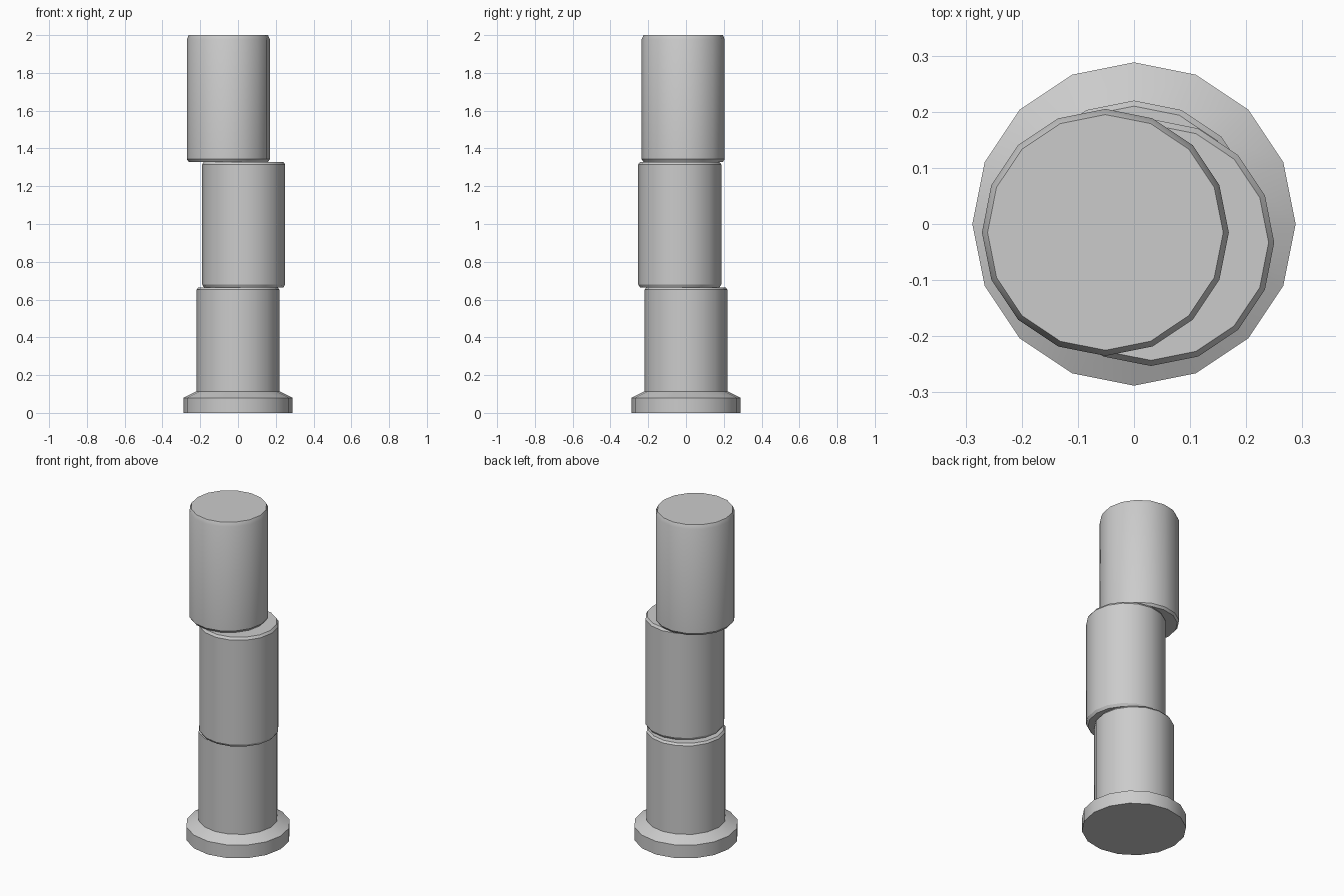
import bpy, bmesh, math

if "Cube" in bpy.data.objects:
    bpy.data.objects.remove(bpy.data.objects["Cube"])

SIDES = 16


def lathe(name, profile, cx=0.0, cy=0.0):
    """Closed solid turned from (radius, z) points, bottom to top."""
    bm = bmesh.new()
    rings = []
    for r, z in profile:
        rings.append([bm.verts.new((cx + r * math.cos(2 * math.pi * i / SIDES),
                                    cy + r * math.sin(2 * math.pi * i / SIDES), z))
                      for i in range(SIDES)])
    for a, b in zip(rings, rings[1:]):
        for i in range(SIDES):
            j = (i + 1) % SIDES
            bm.faces.new((a[i], a[j], b[j], b[i]))
    bm.faces.new(rings[0][::-1])
    bm.faces.new(rings[-1])
    mesh = bpy.data.meshes.new(name)
    bm.to_mesh(mesh)
    bm.free()
    obj = bpy.data.objects.new(name, mesh)
    bpy.context.collection.objects.link(obj)
    bpy.ops.object.select_all(action='DESELECT')
    obj.select_set(True)
    bpy.context.view_layer.objects.active = obj
    bpy.ops.object.shade_smooth_by_angle(angle=math.radians(25))
    return obj


R, RIM = 0.22, 0.21

# Bottom drum with its flared foot
lathe("base_drum", [(0.288, 0), (0.288, 0.08), (R, 0.114), (R, 0.652), (RIM, 0.664)])

# Shifted upper drums with chamfered rims
lathe("middle_drum", [(RIM, 0.664), (R, 0.68), (R, 1.315), (RIM, 1.329)], 0.03, -0.033)
lathe("top_drum", [(RIM, 1.329), (R, 1.343), (R, 1.977), (RIM, 2.0)], -0.051, -0.015)
